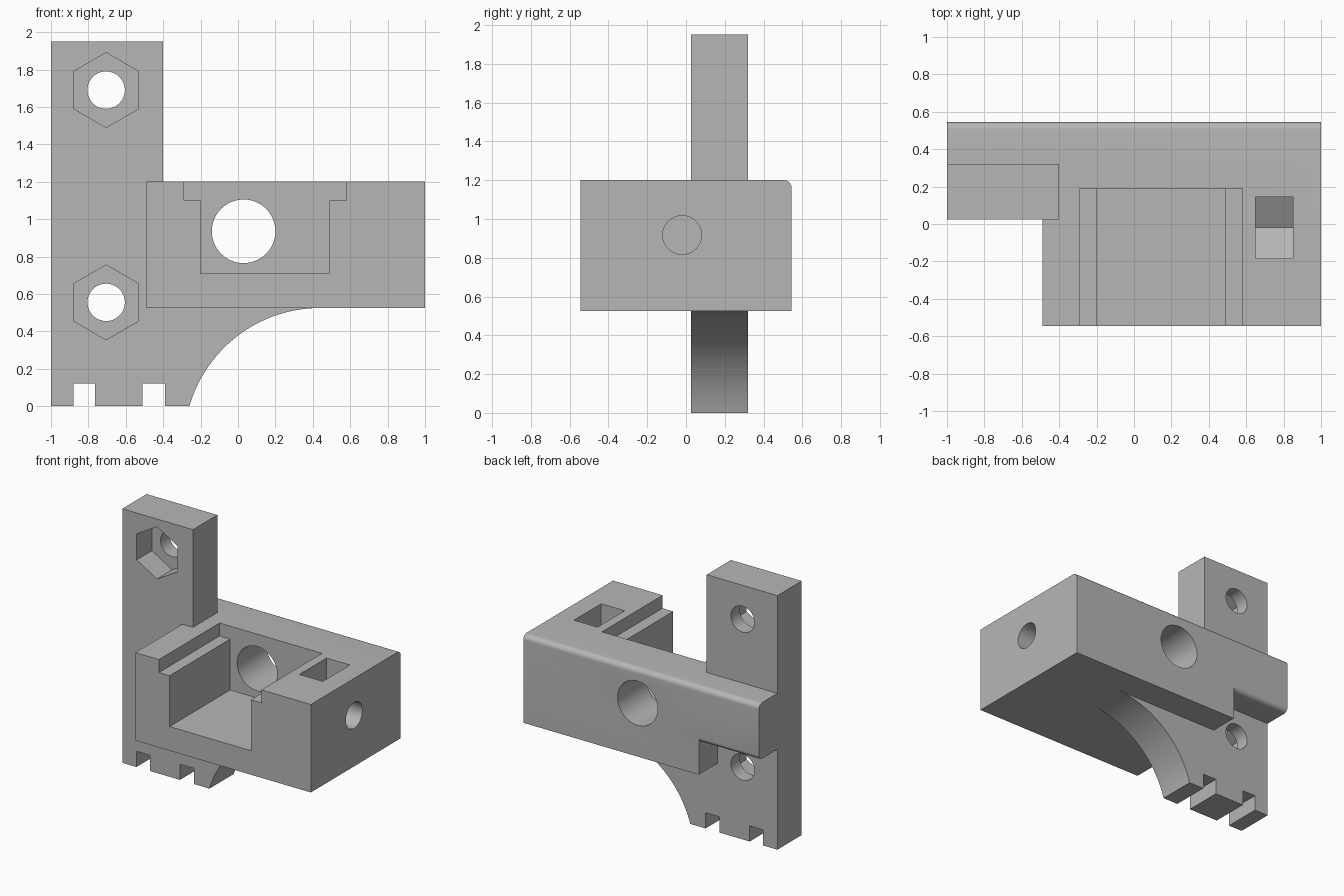
import bpy, bmesh
from math import cos, sin, radians, atan2, hypot, tau

if "Cube" in bpy.data.objects:
    bpy.data.objects.remove(bpy.data.objects["Cube"], do_unlink=True)

grey = bpy.data.materials.new("plain grey")
grey.use_nodes = True
grey.diffuse_color = (0.47, 0.47, 0.47, 1)
grey.node_tree.nodes["Principled BSDF"].inputs["Base Color"].default_value = (0.47, 0.47, 0.47, 1)


def arc(cx, cz, r, start, end, n):
    return [(cx + r * cos(start + (end - start) * i / n),
             cz + r * sin(start + (end - start) * i / n)) for i in range(n + 1)]


def rect(u0, u1, v0, v1):
    return [(u0, v0), (u1, v0), (u1, v1), (u0, v1)]


def ring(cx, cz, r, n, turn=0):
    return arc(cx, cz, r, turn, turn + tau, n)[:-1]


def prism(name, profile, axis, start, end):
    """Extrude a profile: (y, z) along x, or (x, z) along y."""
    bm = bmesh.new()
    place = (lambda u, v: (start, u, v)) if axis == "x" else (lambda u, v: (u, start, v))
    face = bm.faces.new([bm.verts.new(place(u, v)) for u, v in profile])
    moved = bmesh.ops.extrude_face_region(bm, geom=[face])["geom"]
    step = (end - start, 0, 0) if axis == "x" else (0, end - start, 0)
    bmesh.ops.translate(bm, vec=step, verts=[g for g in moved if isinstance(g, bmesh.types.BMVert)])
    bmesh.ops.recalc_face_normals(bm, faces=bm.faces)
    mesh = bpy.data.meshes.new(name)
    bm.to_mesh(mesh)
    bm.free()
    mesh.materials.append(grey)
    obj = bpy.data.objects.new(name, mesh)
    bpy.context.collection.objects.link(obj)
    return obj


def combine(target, tool, operation):
    bpy.ops.object.select_all(action="DESELECT")
    bpy.context.view_layer.objects.active = target
    target.select_set(True)
    mod = target.modifiers.new(operation, "BOOLEAN")
    mod.operation, mod.solver, mod.object = operation, "EXACT", tool
    bpy.ops.object.modifier_apply(modifier=mod.name)
    bpy.data.objects.remove(tool, do_unlink=True)


def cut(target, name, profile, axis, start, end):
    combine(target, prism(name, profile, axis, start, end), "DIFFERENCE")


# Holder block with a rounded top rear edge
base, top, back, rail, fillet = 0.525, 1.2, 0.545, 0.77, 0.04
bracket = prism("bracket", [(-back, base), (back, base)]
                + arc(back - fillet, top - fillet, fillet, 0, radians(90), 8)
                + [(-back, top)], "x", -1, 1)

# Leave only a round-edged rail behind the mounting plate
cut(bracket, "front_corner", rect(-0.7, 0.2, 0.4, 1.4), "x", -1.1, -0.49)
cut(bracket, "rail_underside", [(0.1, 0.4), (0.7, 0.4), (0.7, rail + fillet)]
    + arc(back - fillet, rail + fillet, fillet, 0, radians(-90), 8)
    + [(0.1, rail)], "x", -1.1, -0.49)

# Mounting plate with a curved brace and two foot notches
cx, radius = 0.44, 0.729
cz = base - radius
brace = arc(cx, cz, radius, atan2(-cz, -0.26 - cx), radians(90), 32)
notches = []
for left, right in ((-0.88, -0.765), (-0.51, -0.39)):
    notches += [(left, 0), (left, 0.12), (right, 0.12), (right, 0)]
plate = prism("mounting_plate", [(-1, 0)] + notches + brace
              + [(cx, 0.9), (-0.4, 0.9), (-0.4, 1.95), (-1, 1.95)], "y", 0.025, 0.32)
combine(bracket, plate, "UNION")

# Stepped channel, open at the front and top, with a bore through its rear wall
cut(bracket, "channel", [(-0.2, 0.71), (0.49, 0.71), (0.49, 1.1), (0.58, 1.1),
                         (0.58, 1.3), (-0.29, 1.3), (-0.29, 1.1), (-0.2, 1.1)], "y", -0.7, 0.19)
cut(bracket, "rear_bore", ring(0.03, 0.935, 0.17, 64), "y", 0.1, 0.7)

# Bolt holes with hexagonal recesses in the plate
for height in (0.555, 1.69):
    cut(bracket, "bolt_hole", ring(-0.705, height, 0.1, 48), "y", -0.1, 0.45)
    cut(bracket, "bolt_recess", ring(-0.705, height, 0.2, 6, radians(90)), "y", -0.1, 0.21)

# Clamp screw hole and its pointed nut slot
screw_y, screw_z, nut = -0.02, 0.917, 0.165
cut(bracket, "screw_hole", ring(screw_y, screw_z, 0.1, 48), "x", 0.4, 1.1)
cut(bracket, "nut_slot", [(screw_y, screw_z - 0.19), (screw_y + nut, screw_z - 0.095),
                          (screw_y + nut, 1.3), (screw_y - nut, 1.3),
                          (screw_y - nut, screw_z - 0.095)], "x", 0.65, 0.85)

bpy.ops.object.select_all(action="DESELECT")
bracket.select_set(True)
bpy.context.view_layer.objects.active = bracket
bpy.ops.object.shade_smooth_by_angle(angle=radians(25))
